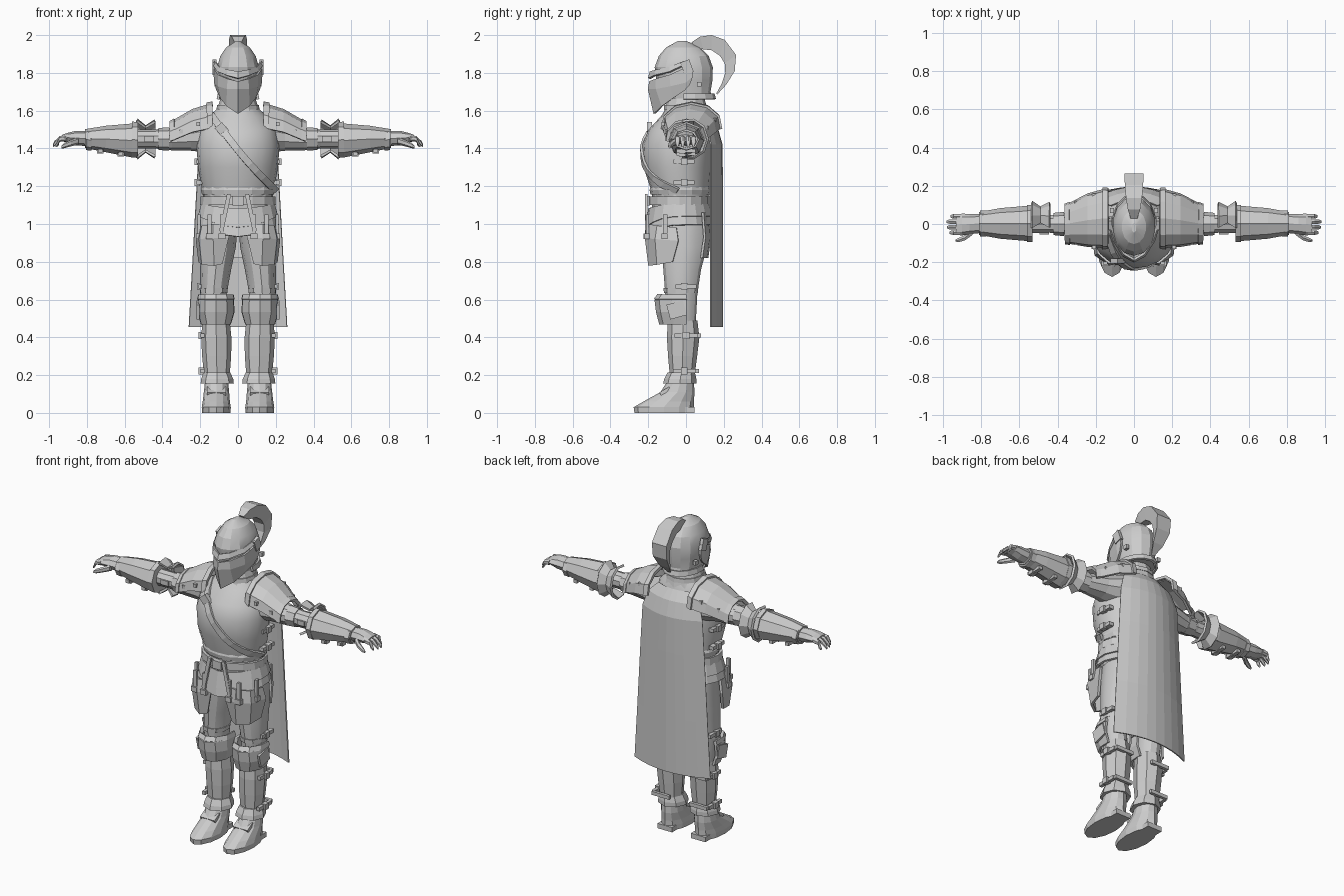
import bpy, bmesh, math
from mathutils import Vector, Matrix

steel = bpy.data.materials.new("grey_steel")
steel.diffuse_color = (0.6, 0.6, 0.6, 1)


def finish(name, bm, mirror, thick=0, smooth=0):
    bmesh.ops.recalc_face_normals(bm, faces=bm.faces)
    me = bpy.data.meshes.new(name)
    bm.to_mesh(me)
    bm.free()
    me.materials.append(steel)
    if smooth:
        me.polygons.foreach_set("use_smooth", [True] * len(me.polygons))
        me.set_sharp_from_angle(angle=math.radians(smooth))
    ob = bpy.data.objects.new(name, me)
    bpy.context.collection.objects.link(ob)
    if mirror:
        ob.modifiers.new("mirror", 'MIRROR').merge_threshold = 0.002
    if thick:
        s = ob.modifiers.new("thickness", 'SOLIDIFY')
        s.thickness, s.offset = thick, 0
    return ob


def grid(name, rows, thick=0.012, mirror=False, closed=False, caps=False, smooth=0):
    """Skin between rows of points."""
    bm = bmesh.new()
    vs = [[bm.verts.new(p) for p in r] for r in rows]
    n = len(rows[0])
    for a, b in zip(vs, vs[1:]):
        for i in range(n if closed else n - 1):
            j = (i + 1) % n
            bm.faces.new((a[i], a[j], b[j], b[i]))
    if caps:
        bm.faces.new(vs[0])
        bm.faces.new(vs[-1])
    return finish(name, bm, mirror, thick, smooth)


def ring(axis, r, angles):
    """Ellipse points: r = (position on axis, centre a, centre b, radius a, radius b)."""
    p, ca, cb, ra, rb = r
    out = []
    for d in angles:
        t = math.radians(d)
        a, b = ca + ra * math.cos(t), cb + rb * math.sin(t)
        out.append((a, b, p) if axis == 'z' else (p, a, b))
    return out


def loft(name, axis, rings, n=10, mirror=False, smooth=0):
    ang = [90 + 360 * i / n for i in range(n)]
    return grid(name, [ring(axis, r, ang) for r in rings], 0, mirror, True, True, smooth)


def shell(name, axis, rings, a0, a1, n=6, thick=0.014, mirror=True):
    ang = [a0 + (a1 - a0) * i / n for i in range(n + 1)]
    return grid(name, [ring(axis, r, ang) for r in rings], thick, mirror)


def box(name, loc, size, mirror=True, tilt=0, axis='Y'):
    bm = bmesh.new()
    bmesh.ops.create_cube(bm, size=1)
    m = Matrix.Translation(loc) @ Matrix.Rotation(math.radians(tilt), 4, axis)
    bm.transform(m @ Matrix.Diagonal((*size, 1)))
    return finish(name, bm, mirror)


# Torso and neck
torso = [(1.12, 0, -.025, .18, .15), (1.18, 0, -.03, .19, .155), (1.3, 0, -.045, .212, .18),
         (1.42, 0, -.045, .22, .187), (1.5, 0, -.03, .205, .168), (1.57, 0, -.005, .155, .128),
         (1.62, 0, 0, .1, .1)]
loft("breastplate", 'z', torso, 20, smooth=30)
loft("waist_rim", 'z', [(1.155, 0, -.03, .19, .158), (1.18, 0, -.03, .197, .163), (1.195, 0, -.03, .192, .158)], 16)
loft("gorget", 'z', [(1.56, 0, 0, .145, .125), (1.615, 0, 0, .108, .112), (1.69, 0, 0, .085, .09)], 12)
loft("gorget_rim", 'z', [(1.605, 0, 0, .115, .118), (1.63, 0, 0, .11, .115)], 12)


def chest(x, z):
    """Point just in front of the breastplate."""
    for a, b in zip(torso, torso[1:]):
        if a[0] <= z <= b[0]:
            f = (z - a[0]) / (b[0] - a[0])
            _, _, cy, rx, ry = [u + (v - u) * f for u, v in zip(a, b)]
            k = min(1, abs(x) / rx)
            return (x, cy - ry * math.sqrt(1 - k * k) - .006, z)


# Diagonal strap
rows = []
for i in range(11):
    t = i / 10
    x, z = -.14 + .34 * t, 1.575 - .4 * t - .02 * math.sin(math.pi * t)
    rows.append([chest(x + s * .014, z + s * .012) for s in (-1, 1)])
grid("chest_strap", rows, .014)
box("chest_buckle", (-.085, chest(-.085, 1.5)[1] - .004, 1.5), (.05, .025, .06), False, -40)
for z in (1.33, 1.22):
    box("side_strap", (.205, -.01, z), (.03, .11, .022))
    box("side_buckle", (.215, -.01, z), (.03, .035, .036))

# Helmet
loft("helmet", 'z', [(1.665, 0, .01, .098, .128), (1.7, 0, .0, .1, .13), (1.76, 0, -.008, .112, .148),
                     (1.83, 0, -.012, .114, .154), (1.89, 0, -.012, .096, .132), (1.935, 0, -.015, .064, .09),
                     (1.968, 0, -.02, .012, .025)], 14, smooth=20)
grid("visor", [[(0, -.188, 1.755), (.05, -.158, 1.768), (.1, -.085, 1.79), (.124, 0, 1.83), (.124, .03, 1.84)],
               [(0, -.195, 1.715), (.054, -.155, 1.715), (.1, -.08, 1.73), (.12, .0, 1.75), (.12, .035, 1.78)],
               [(0, -.165, 1.585), (.055, -.125, 1.625), (.086, -.07, 1.665), (.108, -.005, 1.71), (.115, .02, 1.74)]],
     .014, True)
grid("brow", [[(0, -.185, 1.805), (.05, -.155, 1.815), (.095, -.085, 1.83), (.12, -.01, 1.86)],
              [(0, -.195, 1.77), (.055, -.165, 1.785), (.105, -.085, 1.805), (.128, -.01, 1.84)]], .014, True)
box("visor_hinge", (.124, .005, 1.83), (.02, .05, .07), True, 20, 'X')
box("visor_pin", (.115, .07, 1.74), (.02, .025, .025))
grid("helmet_neck_rim", [ring('z', (1.69, 0, .01, .102, .134), range(-10, 191, 25)),
                         ring('z', (1.66, 0, .012, .108, .14), range(-10, 191, 25))], .014)

# Plume: outer and inner edge of each section, and half width
plume = [(.03, 1.962, .05, 1.93, .018), (.075, 1.992, .09, 1.925, .032), (.135, 2.0, .135, 1.92, .042),
         (.205, 1.975, .18, 1.89, .048), (.265, 1.895, .205, 1.85, .05), (.258, 1.81, .208, 1.80, .048),
         (.215, 1.74, .19, 1.745, .036), (.165, 1.685, .16, 1.69, .01)]
grid("plume", [[(-w, a, b), (w, a, b), (w * .7, c, d), (-w * .7, c, d)] for a, b, c, d, w in plume],
     0, closed=True, caps=True)

# Cape
cape = []
for z, hw, y, bow in ((.455, .26, .192, .062), (.8, .24, .192, .062), (1.2, .218, .192, .062),
                      (1.42, .205, .19, .06), (1.51, .175, .165, .05), (1.565, .12, .125, .03)):
    cape.append([(hw * t / 4, y - bow * (t / 4) ** 2, z) for t in range(-4, 5)])
grid("cape", cape, .007)

# Shoulders
shell("pauldron", 'x', [(.15, .03, 1.52, .15, .11), (.24, .02, 1.5, .135, .102), (.355, 0, 1.45, .095, .085)], -8, 188)
shell("pauldron_inner_rim", 'x', [(.135, .03, 1.525, .152, .115), (.165, .03, 1.518, .155, .117)], -8, 188, thick=.018)
shell("pauldron_outer_rim", 'x', [(.335, .003, 1.458, .106, .093), (.36, 0, 1.45, .1, .088)], -8, 188, thick=.016)
for x, y, z in ((.21, -.12, 1.53), (.3, -.1, 1.49), (.21, .15, 1.55), (.3, .11, 1.51)):
    box("pauldron_rivet", (x, y, z), (.02, .02, .02))

# Arms
loft("upper_arm", 'x', [(.14, .01, 1.47, .115, .095), (.25, .005, 1.458, .078, .07), (.35, 0, 1.45, .06, .06),
                        (.44, 0, 1.45, .048, .05), (.56, 0, 1.45, .05, .05)], 10, True)
loft("arm_band", 'x', [(.365, 0, 1.45, .064, .062), (.42, 0, 1.45, .058, .058)], 8, True)
shell("elbow_guard", 'x', [(.44, .02, 1.45, .09, .1), (.49, .03, 1.45, .055, .068), (.535, .02, 1.45, .095, .105)], -115, 115)
box("elbow_buckle", (.47, -.045, 1.45), (.05, .02, .03))
loft("vambrace", 'x', [(.53, .003, 1.44, .085, .085), (.56, .003, 1.442, .092, .09), (.7, .003, 1.45, .08, .07),
                       (.81, .003, 1.452, .06, .05)], 8, True)
for name, x, a, b in (("vambrace_elbow_rim", .545, .096, .095), ("vambrace_wrist_rim", .79, .068, .056)):
    loft(name, 'x', [(x - .015, .003, 1.445, a, b), (x + .015, .003, 1.447, a, b)], 8, True)
for x, z in ((.62, 1.372), (.73, 1.388)):
    box("vambrace_strap", (x, 0, z), (.024, .1, .02))
    box("vambrace_buckle", (x, -.02, z - .004), (.034, .035, .022))

# Hands
loft("palm", 'x', [(.8, .003, 1.452, .05, .04), (.86, 0, 1.455, .053, .038), (.9, -.003, 1.457, .057, .026),
                   (.93, -.005, 1.455, .052, .018)], 8, True)
for y, e in ((.04, .96), (.012, .98), (-.017, .978), (-.045, .965)):
    loft("finger", 'x', [(.91, y, 1.455, .014, .017), (.945, y, 1.45, .014, .015), (e - .01, y, 1.428, .012, .013),
                         (e, y, 1.415, .007, .008)], 6, True)
loft("thumb", 'x', [(.845, -.04, 1.44, .02, .02), (.885, -.072, 1.428, .016, .017), (.92, -.085, 1.415, .012, .014),
                    (.935, -.086, 1.408, .006, .007)], 6, True)

# Waist, belt and skirt plates
loft("hips", 'z', [(1.16, 0, -.03, .185, .15), (1.05, 0, -.03, .187, .15), (.96, 0, -.015, .165, .125)], 14)
loft("belt", 'z', [(1.1, 0, -.035, .2, .163), (1.145, 0, -.035, .198, .163)], 16)
box("belt_buckle", (0, -.2, 1.122), (.06, .02, .05), False)
for k in range(2):
    rows = []
    for z, g, dip in ((1.105 - .045 * k, 0, .025), (1.04 - .045 * k, .018, .05)):
        r = (z, 0, -.035, .192 + g + .004 * k, .158 + g + .004 * k)
        rows.append([(x, y, zz - dip * max(0, -y / .2) ** 3) for x, y, zz in ring('z', r, range(-90, 270, 20))])
    grid("skirt_lame", rows, .012, closed=True)
grid("back_skirt", [[(x, y - .03 * (x / .17) ** 2, z) for x in (-.17, -.085, 0, .085, .17)]
                    for y, z in ((.118, 1.06), (.128, .93), (.112, .82))], .012)
grid("tasset", [[(.06, -.185, 1.0), (.13, -.2, 1.0), (.185, -.15, .99), (.2, -.05, .98)],
                [(.05, -.192, .93), (.13, -.21, .925), (.2, -.16, .92), (.215, -.04, .91)],
                [(.085, -.175, .79), (.125, -.192, .78), (.185, -.15, .785), (.202, -.07, .8)]], .016, True)
for x, y in ((.085, -.207), (.15, -.203), (.207, -.11)):
    w, d = (.022, .016) if x < .2 else (.016, .022)
    box("tasset_strap", (x, y, .985), (w, d, .13))
    box("tasset_buckle", (x, y - .004, .935), (w + .016, d + .01, .03))
box("hanging_strap", (.068, -.21, 1.06), (.022, .014, .2), True, -12)

# Legs
loft("thigh", 'z', [(1.0, .095, -.01, .093, .125), (.88, .105, -.01, .094, .122), (.76, .118, -.02, .082, .1),
                    (.63, .13, -.025, .07, .085), (.48, .118, -.02, .066, .072)], 12, True, 30)
loft("thigh_rim", 'z', [(.635, .128, -.027, .075, .09), (.66, .127, -.027, .077, .092)], 10, True)
box("thigh_strap", (.198, 0, .67), (.022, .11, .022))
box("thigh_buckle", (.205, -.01, .67), (.022, .035, .036))
shell("knee_guard", 'z', [(.62, .117, -.025, .085, .11), (.595, .117, -.03, .092, .13), (.535, .117, -.03, .095, .122),
                          (.47, .117, -.025, .075, .11)], 165, 375, 6)
shell("knee_top_rim", 'z', [(.6, .117, -.03, .096, .134), (.625, .117, -.028, .09, .118)], 165, 375, 6)
box("knee_wing", (.212, -.05, .545), (.014, .09, .08), True, 15, 'X')
loft("greave", 'z', [(.49, .116, -.018, .072, .078), (.4, .115, -.015, .08, .086), (.3, .113, -.018, .077, .077),
                     (.19, .112, -.02, .067, .065)], 8, True)
for z, y in ((.41, 0), (.222, -.01)):
    box("greave_strap", (.188, y, z), (.02, .12, .022))
    box("greave_buckle", (.195, y, z), (.028, .035, .036))
    box("greave_back_strap", (.13, y + .07, z), (.12, .018, .022))

# Feet
loft("ankle_guard", 'z', [(.215, .112, -.025, .07, .072), (.18, .11, -.03, .085, .085), (.155, .11, -.033, .088, .088)], 8, True)
loft("boot", 'z', [(0, .115, -.115, .075, .158), (.03, .115, -.117, .077, .16), (.06, .115, -.092, .072, .134),
                   (.11, .114, -.045, .067, .09), (.18, .113, -.025, .06, .066)], 12, True)
box("heel", (.115, .01, .015), (.1, .07, .03))
box("boot_strap", (.114, -.11, .115), (.1, .06, .02), True, 30, 'X')
